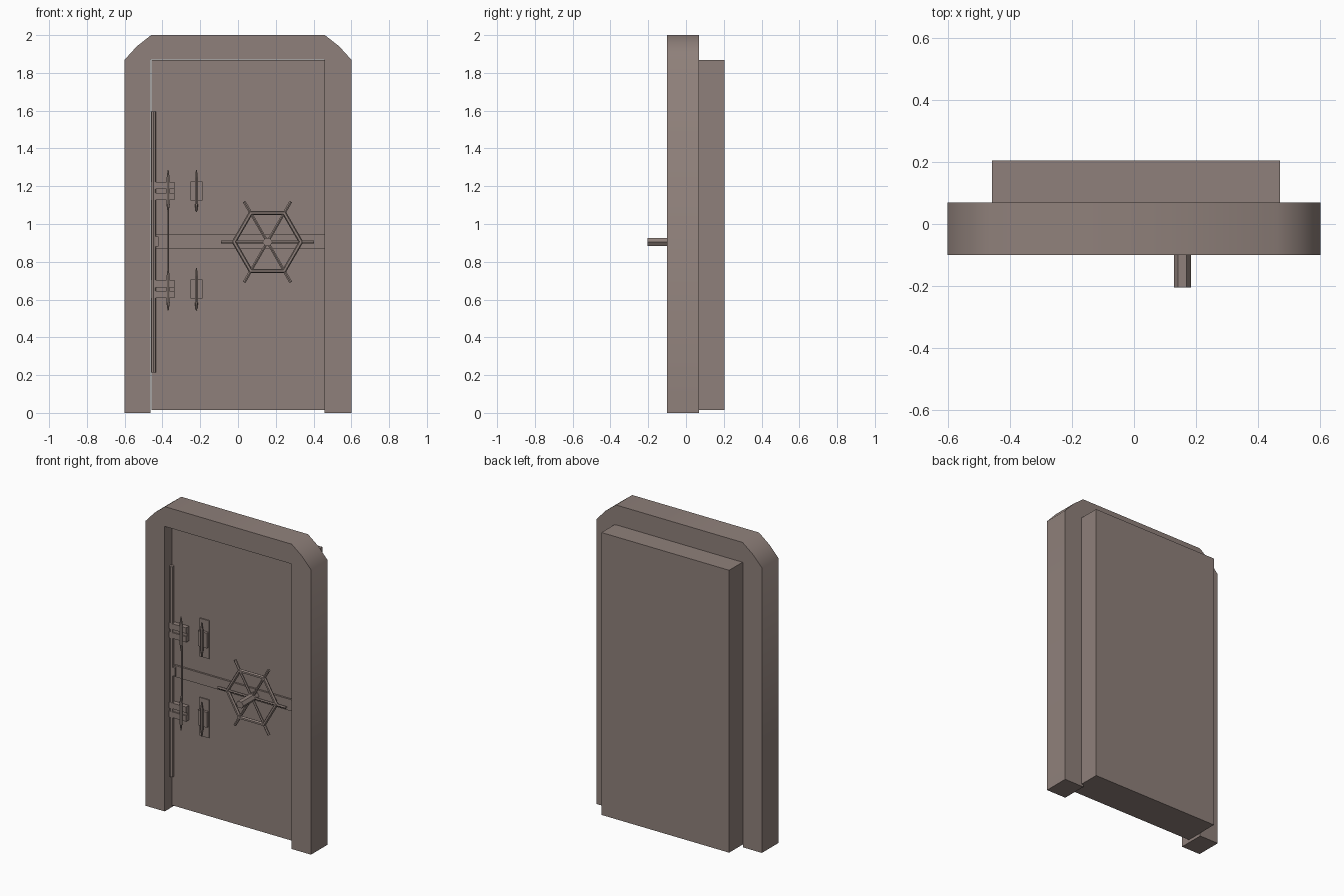
import bpy, bmesh, math
from mathutils import Vector

if "Cube" in bpy.data.objects:
    bpy.data.objects.remove(bpy.data.objects["Cube"])

mat = bpy.data.materials.new("warm grey metal")
mat.diffuse_color = (0.275, 0.217, 0.196, 1)
mat.use_nodes = True
mat.node_tree.nodes["Principled BSDF"].inputs["Base Color"].default_value = mat.diffuse_color

DOOR_Y = -0.03   # front surface of the door leaf


def finish(bm, name):
    bmesh.ops.recalc_face_normals(bm, faces=bm.faces)
    me = bpy.data.meshes.new(name)
    bm.to_mesh(me)
    bm.free()
    ob = bpy.data.objects.new(name, me)
    bpy.context.collection.objects.link(ob)
    me.materials.append(mat)
    return ob


def prism(name, pts, y0, y1):
    """Extrude an x,z outline along y."""
    bm = bmesh.new()
    f = bm.faces.new([bm.verts.new((x, y0, z)) for x, z in pts])
    r = bmesh.ops.extrude_face_region(bm, geom=[f])
    vs = [v for v in r["geom"] if isinstance(v, bmesh.types.BMVert)]
    bmesh.ops.translate(bm, verts=vs, vec=(0, y1 - y0, 0))
    return finish(bm, name)


def box(name, x0, x1, y0, y1, z0, z1):
    return prism(name, [(x0, z0), (x1, z0), (x1, z1), (x0, z1)], y0, y1)


def rod(name, a, b, r1, r2=None, sides=6):
    """Faceted rod from point a to point b."""
    a, b = Vector(a), Vector(b)
    bm = bmesh.new()
    bmesh.ops.create_cone(bm, cap_ends=True, segments=sides, radius1=r1,
                          radius2=r1 if r2 is None else r2, depth=(b - a).length)
    q = Vector((0, 0, 1)).rotation_difference((b - a).normalized())
    bmesh.ops.rotate(bm, verts=bm.verts, matrix=q.to_matrix())
    bmesh.ops.translate(bm, verts=bm.verts, vec=(a + b) / 2)
    return finish(bm, name)


# door frame: arch with cut corners, open at the bottom
half = [(0.46, 0), (0.6, 0), (0.6, 1.87), (0.535, 1.941), (0.46, 2)]
inner = [(-0.462, 1.87), (0.457, 1.87)]
outline = half + [(-x, z) for x, z in reversed(half)] + inner
outline[0], outline[9] = (0.457, 0), (-0.462, 0)
frame = prism("door_frame", outline, -0.1, 0.07)
bpy.context.view_layer.objects.active = frame
frame.select_set(True)
bpy.ops.object.shade_smooth_by_angle(angle=math.radians(50))

# thick door leaf
box("door_leaf", -0.457, 0.47, DOOR_Y, 0.205, 0.015, 1.868)

# locking band across the door
box("locking_band", -0.44, 0.457, -0.042, DOOR_Y, 0.87, 0.945)
box("band_end_block", -0.445, -0.42, -0.055, DOOR_Y, 0.88, 0.935)

# long hinge bar along the left edge
rod("hinge_bar", (-0.447, -0.047, 0.215), (-0.447, -0.047, 1.595), 0.014, sides=8)

# two hinges: strap, mounting plate, knuckle and pointed pins
for name, z in (("upper", 1.175), ("lower", 0.655)):
    for s, part in ((1, "top"), (-1, "bottom")):
        a, b = sorted((z + s * 0.01, z + s * 0.048))
        box(f"{name}_strap_{part}", -0.46, -0.335, -0.06, DOOR_Y, a, b)
    box(f"{name}_strap_core", -0.46, -0.335, -0.052, DOOR_Y, z - 0.012, z + 0.012)
    box(f"{name}_hinge_plate", -0.255, -0.185, -0.037, DOOR_Y, z - 0.125, z + 0.125)
    box(f"{name}_hinge_knuckle", -0.252, -0.188, -0.055, -0.036, z - 0.05, z + 0.05)
    for px in (-0.37, -0.22):
        y = -0.062
        rod(f"{name}_pin", (px, y, z - 0.07), (px, y, z + 0.07), 0.010)
        for s in (1, -1):
            rod(f"{name}_pin_tip", (px, y, z + s * 0.07), (px, y, z + s * 0.112), 0.009, 0.003)
# thin rod joining the hinge pins
rod("linking_rod", (-0.37, -0.055, 0.72), (-0.37, -0.055, 1.11), 0.005)

# hand wheel: six-sided rim, spokes with outer grips, long hub
C = Vector((0.156, -0.078, 0.905))
bpy.ops.mesh.primitive_torus_add(major_segments=6, minor_segments=6, major_radius=0.177,
                                 minor_radius=0.013, location=C,
                                 rotation=(math.pi / 2, 0, 0))
rim = bpy.context.object
rim.name = "wheel_rim"
rim.data.materials.append(mat)
for i in range(6):
    t = math.radians(60 * i)
    d = Vector((math.cos(t), 0, math.sin(t)))
    rod("wheel_spoke", C + d * 0.015, C + d * 0.178, 0.008)
    rod("wheel_grip", C + d * 0.178, C + d * 0.247, 0.009)
hexagon = [(C.x + 0.027 * math.cos(math.radians(60 * i)),
            C.z + 0.024 * math.sin(math.radians(60 * i))) for i in range(6)]
prism("wheel_hub", hexagon, -0.205, DOOR_Y)
